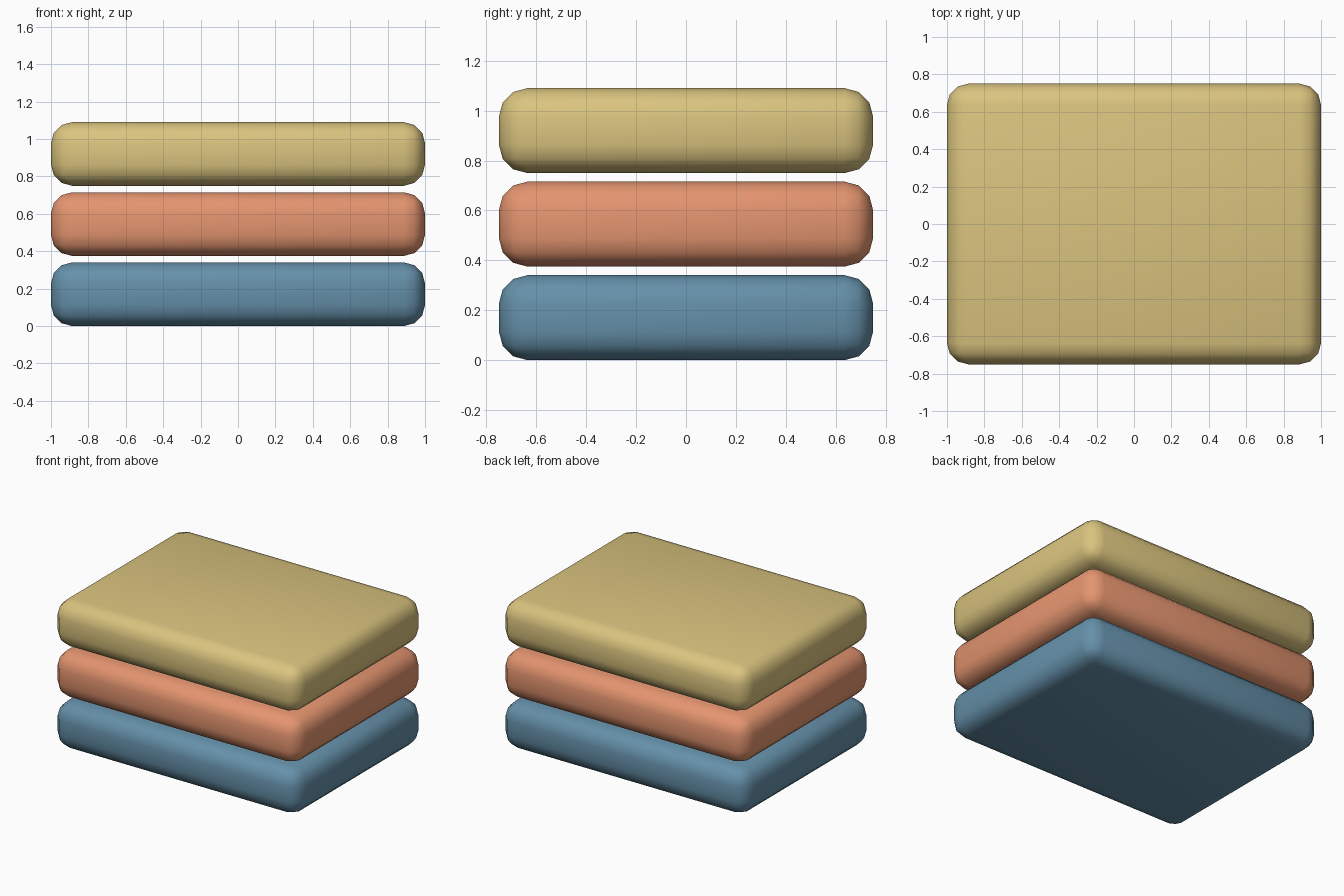
import bpy
import math

if "Cube" in bpy.data.objects:
    bpy.data.objects.remove(bpy.data.objects["Cube"])

WIDTH, DEPTH, HEIGHT = 2.0, 1.5, 0.34
PITCH = 0.375   # slab height plus the gap above it
ROUND = 0.113


def slab(name, level, color):
    # Rounded block with a three-step bevel on every edge
    bpy.ops.mesh.primitive_cube_add(size=1, location=(0, 0, level * PITCH + HEIGHT / 2))
    ob = bpy.context.object
    ob.name = name
    ob.scale = (WIDTH, DEPTH, HEIGHT)
    bpy.ops.object.transform_apply(location=False, rotation=False, scale=True)
    bevel = ob.modifiers.new("rounding", 'BEVEL')
    bevel.width = ROUND
    bevel.segments = 3
    bpy.ops.object.modifier_apply(modifier=bevel.name)
    bpy.ops.object.shade_smooth_by_angle(angle=math.radians(40))
    mat = bpy.data.materials.new(name + "_color")
    mat.diffuse_color = (*color, 1)
    mat.use_nodes = True
    mat.node_tree.nodes["Principled BSDF"].inputs["Base Color"].default_value = mat.diffuse_color
    ob.data.materials.append(mat)


# Stack of three layers, bottom to top
slab("bottom_slab", 0, (0.13, 0.28, 0.40))
slab("middle_slab", 1, (0.78, 0.30, 0.16))
slab("top_slab", 2, (0.70, 0.55, 0.21))
